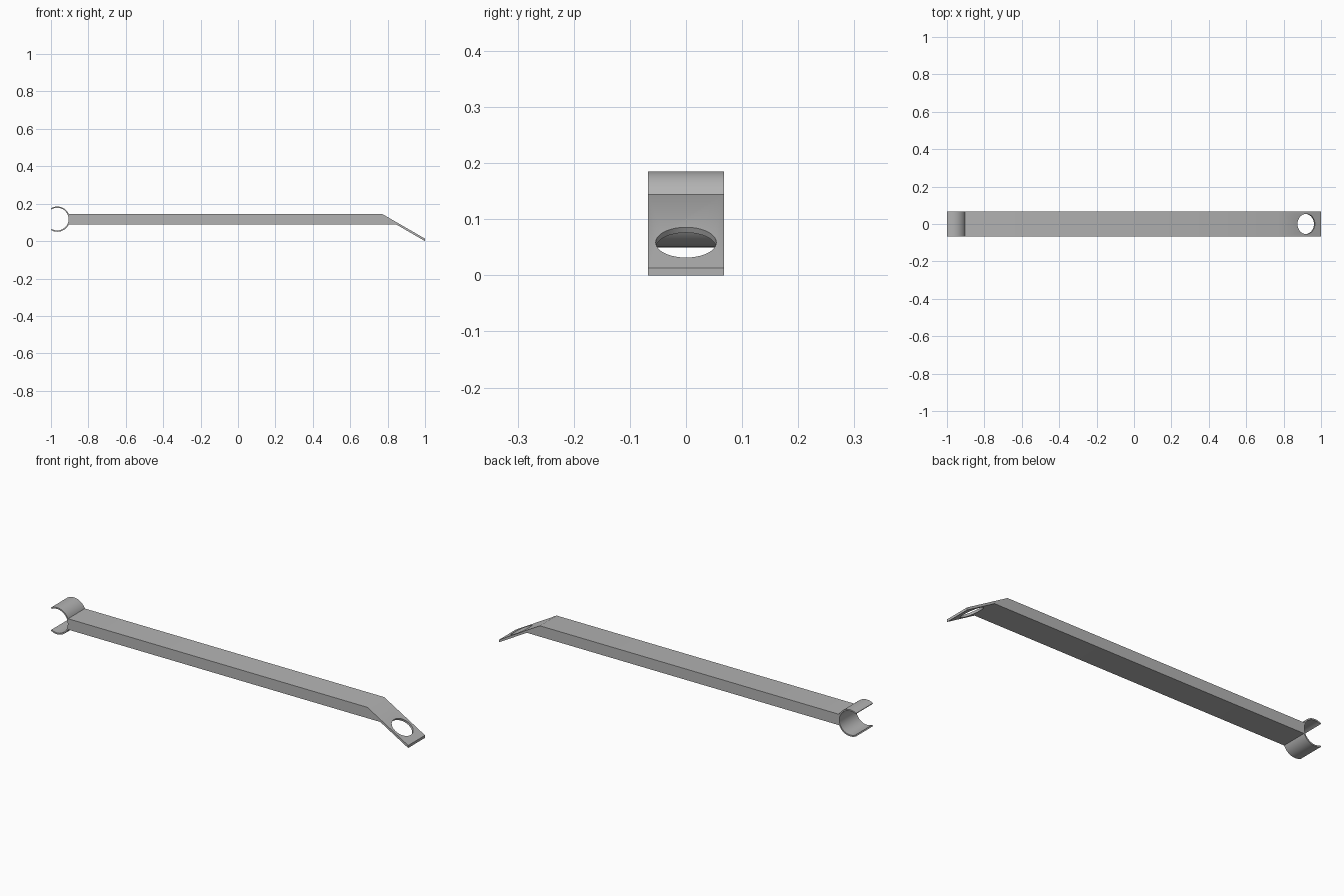
import bpy, bmesh, math
from mathutils import Vector

cube = bpy.data.objects.get("Cube")
if cube:
    bpy.data.objects.remove(cube)

grey = bpy.data.materials.new("plain_grey")
grey.use_nodes = True
colour = (0.45, 0.45, 0.45, 1)
grey.diffuse_color = colour
grey.node_tree.nodes["Principled BSDF"].inputs["Base Color"].default_value = colour

HALF = 0.0675                      # half width, also the clip radius
MID, BAR = 0.1175, 0.0275          # bar centre height and half height
SLOPE = math.radians(30)
LIP = 0.013                        # vertical thickness of the sloped tab


def extrude_profile(name, points):
    """Extrude an x-z outline across the full width."""
    bm = bmesh.new()
    face = bm.faces.new([bm.verts.new((x, -HALF, z)) for x, z in points])
    out = bmesh.ops.extrude_face_region(bm, geom=[face])
    verts = [v for v in out["geom"] if isinstance(v, bmesh.types.BMVert)]
    bmesh.ops.translate(bm, verts=verts, vec=(0, 2 * HALF, 0))
    bmesh.ops.recalc_face_normals(bm, faces=bm.faces)
    mesh = bpy.data.meshes.new(name)
    bm.to_mesh(mesh)
    bm.free()
    mesh.materials.append(grey)
    obj = bpy.data.objects.new(name, mesh)
    bpy.context.collection.objects.link(obj)
    return obj


def smooth(obj):
    bpy.ops.object.select_all(action="DESELECT")
    obj.select_set(True)
    bpy.context.view_layer.objects.active = obj
    bpy.ops.object.shade_smooth_by_angle(angle=math.radians(30))


# Straight bar running into the sloped tab
top, bottom, rise = MID + BAR, MID - BAR, math.tan(SLOPE)
arm = extrude_profile("arm_with_tab", [
    (-0.9045, bottom), (1 - bottom / rise, bottom), (1, 0),
    (1, LIP), (1 - (top - LIP) / rise, top), (-0.9045, top)])

# Round hole square to the tab
hole_x = 0.918
bpy.ops.mesh.primitive_cylinder_add(
    vertices=64, radius=0.054, depth=0.08, rotation=(0, SLOPE, 0),
    location=(hole_x, 0, LIP / 2 + (1 - hole_x) * rise))
cutter = bpy.context.object
cutter.name = "hole_cutter"
cutter.hide_render = True
cut = arm.modifiers.new("hole", "BOOLEAN")
cut.object = cutter
cut.solver = "EXACT"
bpy.ops.object.select_all(action="DESELECT")
arm.select_set(True)
bpy.context.view_layer.objects.active = arm
bpy.ops.object.modifier_apply(modifier=cut.name)
bpy.data.objects.remove(cutter)
smooth(arm)

# Open round clip, a two-thirds ring facing away from the bar
centre_x = -1 + HALF / 2
steps = 48
angles = [math.radians(-120 + 240 * i / steps) for i in range(steps + 1)]


def arc(radius, order):
    return [(centre_x + radius * math.cos(a), MID + radius * math.sin(a)) for a in order]


clip = extrude_profile("end_clip", arc(HALF, angles) + arc(HALF - 0.007, angles[::-1]))
smooth(clip)
